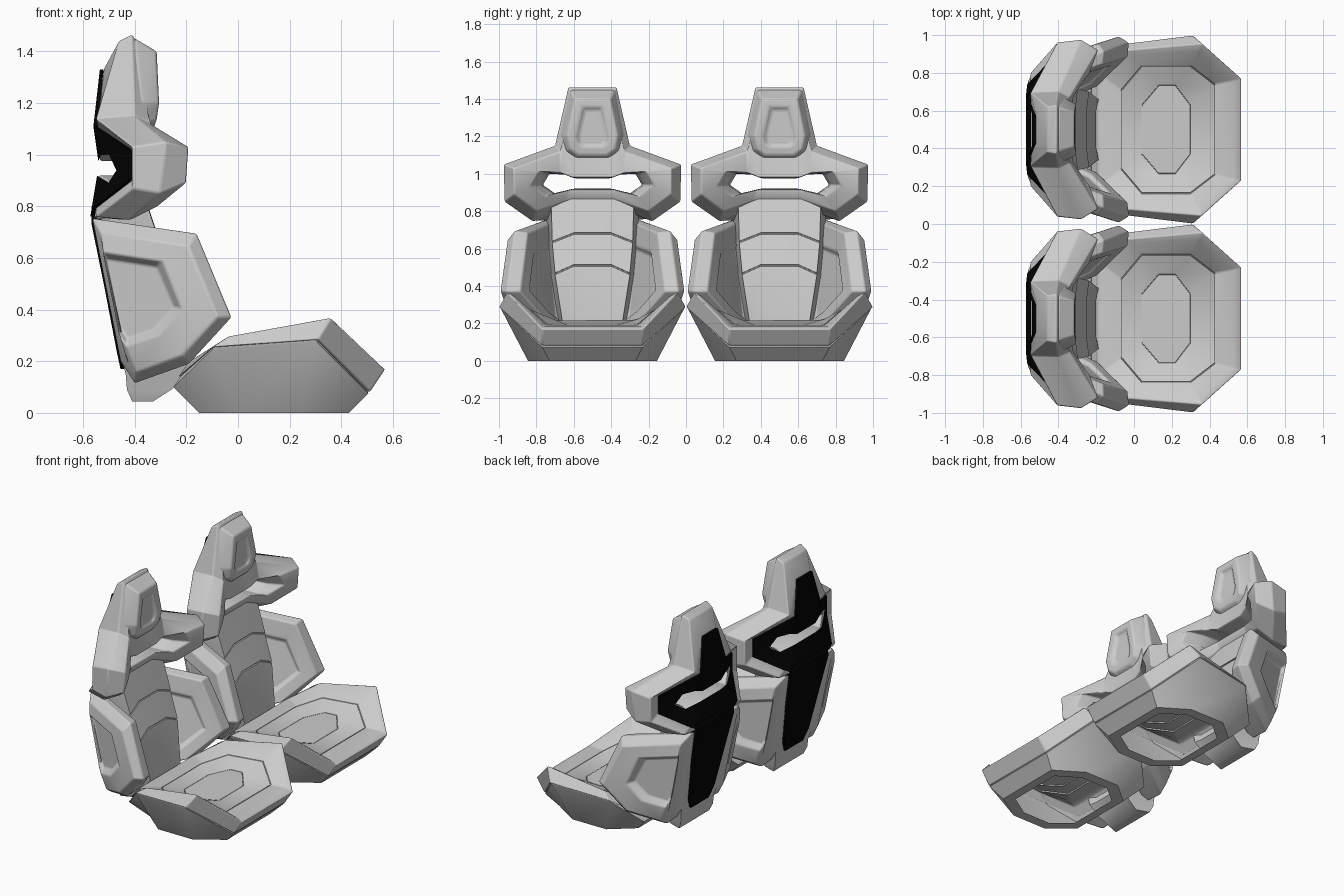
import bpy, bmesh, math

cube = bpy.data.objects.get("Cube")
if cube:
    bpy.data.objects.remove(cube, do_unlink=True)


def material(name, value):
    m = bpy.data.materials.new(name)
    m.use_nodes = True
    col = (value, value, value, 1)
    m.diffuse_color = col
    m.node_tree.nodes["Principled BSDF"].inputs["Base Color"].default_value = col
    return m


GREY = material("grey upholstery", 0.6)
BLACK = material("black back shell", 0.001)
SEATS = {"right": -0.5, "left": 0.5}


def mirrored(half):
    """Close a half ring of (x, y, z) points across y = 0."""
    return half + [(x, -y, z) for x, y, z in reversed(half)]


def shrink(ring, factor, dx=0, dy=0, dz=0):
    """Scale a ring about its middle and shift it."""
    n = len(ring)
    c = [sum(p[i] for p in ring) / n for i in range(3)]
    d = (dx, dy, dz)
    return [tuple(c[i] + (p[i] - c[i]) * factor + d[i] for i in range(3)) for p in ring]


def loft(name, rings, caps=(True, True), bevel=0.0, loop=False, mat=GREY):
    """Join rings of points with quads; place one copy on each seat."""
    bm = bmesh.new()
    vs = [[bm.verts.new(p) for p in r] for r in rings]
    n = len(rings[0])
    for k in range(len(rings) if loop else len(rings) - 1):
        a, b = vs[k], vs[(k + 1) % len(vs)]
        for i in range(n):
            j = (i + 1) % n
            bm.faces.new((a[i], a[j], b[j], b[i]))
    if not loop:
        for ring, cap in zip((vs[0], vs[-1]), caps):
            if cap:
                bm.faces.new(ring)
    bmesh.ops.recalc_face_normals(bm, faces=bm.faces)
    mesh = bpy.data.meshes.new(name)
    bm.to_mesh(mesh)
    bm.free()
    mesh.materials.append(mat)
    for side, y in SEATS.items():
        ob = bpy.data.objects.new(side + "_" + name, mesh)
        ob.location.y = y
        bpy.context.collection.objects.link(ob)
        if bevel:
            mod = ob.modifiers.new("soft edges", "BEVEL")
            mod.width = bevel
            mod.segments = 3
            mod.limit_method = "ANGLE"
            mod.angle_limit = math.radians(20)
        bpy.ops.object.select_all(action="DESELECT")
        ob.select_set(True)
        bpy.context.view_layer.objects.active = ob
        bpy.ops.object.shade_smooth_by_angle(angle=math.radians(35))


# Cushion: hole underneath, tapered sides, raised rim
floor_ring = mirrored([(.43, .23, 0), (.25, .345, 0), (0, .345, 0), (-.15, .22, 0)])
seam_ring = mirrored([(.51, .27, .08), (.31, .5, .285), (-.1, .45, .255), (-.23, .3, .14)])
outer_panel = mirrored([(.43, .24, .19), (.3, .34, .275), (.04, .34, .25), (-.07, .21, .21)])
inner_panel = mirrored([(.3, .13, .19), (.22, .235, .22), (.13, .235, .215), (.04, .13, .195)])
loft("cushion_base", [
    shrink(floor_ring, .8), floor_ring,
    mirrored([(.505, .27, .075), (.305, .488, .275), (-.1, .44, .245), (-.25, .3, .1)]),
    shrink(seam_ring, .98),
], caps=(False, False))
loft("cushion_rim", [
    shrink(seam_ring, .98), seam_ring,
    mirrored([(.57, .27, .17), (.36, .455, .37), (-.03, .42, .3), (-.19, .29, .2)]),
    mirrored([(.53, .26, .185), (.34, .415, .345), (-.02, .4, .285), (-.15, .27, .21)]),
    outer_panel,
], caps=(False, False), bevel=.015)


def groove(ring):
    """A narrow sunken seam just inside a ring."""
    return [ring, shrink(ring, .994, dz=-.008), shrink(ring, .986, dz=-.008), shrink(ring, .98)]


loft("cushion_top", groove(outer_panel) + groove(inner_panel), caps=(False, True))

# Back pad: curved column with two arched seams
pad_rows = [  # height, half width, front, back
    (.045, .13, -.34, -.41), (.09, .14, -.27, -.43), (.15, .145, -.2, -.435), (.25, .16, -.2, -.45),
    (.51, .2, -.25, -.5), (.68, .215, -.31, -.53), (.87, .22, -.37, -.53)]


def pad_ring(z, w, front, back):
    drop = .045 if z > .2 else 0
    return mirrored([(front, .1, z), (front + .012, w, z - drop),
                     (back, w + .03, z - drop), (back, .1, z - drop)])


pad = []
for z, w, front, back in pad_rows:
    if .5 < z < .8:
        for dz, sink in ((-.005, 0), (-.003, .007), (.003, .007), (.005, 0)):
            pad.append(pad_ring(z + dz, w, front - sink, back))
    else:
        pad.append(pad_ring(z, w, front, back))
loft("back_pad", pad)

# Side bolsters: bulging plates with a sunken panel on both faces
side_xz = [(-.565, .755), (-.16, .695), (-.025, .37), (-.19, .19), (-.4, .115), (-.455, .2)]
outer_y = [.28, .445, .49, .43, .3, .27]
inner_y = [.2, .35, .39, .23, .13, .14]
for label, s in (("near", -1), ("far", 1)):
    out = [(x, s * y, z) for (x, z), y in zip(side_xz, outer_y)]
    inn = [(x, s * y, z) for (x, z), y in zip(side_xz, inner_y)]
    loft(label + "_bolster", [
        shrink(out, .48, dx=-.08, dy=-s * .03, dz=.03),
        shrink(out, .57, dx=-.075, dy=s * .01, dz=.025),
        shrink(out, .84, dx=-.01, dy=s * .022), shrink(out, 1, dy=-s * .03), shrink(inn, .97),
        shrink(inn, .64), shrink(inn, .56, dy=s * .02)], bevel=.014)

# Shoulder frame: winged ring round an opening
hole = [(.09, .975), (.14, .995), (.23, 1), (.265, .94), (.2, .895), (.1, .92)]


def hole_ring(depths, grow=1.0):
    return mirrored([(x, y * grow, .95 + (z - .95) * grow) for x, (y, z) in zip(depths, hole)])


rear_hole = hole_ring((-.535, -.525, -.495, -.465, -.495, -.54), 1.05)
rear_inset = mirrored([(-.535, .075, 1.33), (-.56, .13, 1.11), (-.425, .385, 1.02),
                       (-.425, .385, .9), (-.565, .24, .79), (-.572, .18, .76)])
rear_rim = [(x + .015, y, z) for x, y, z in rear_inset]
loft("shoulder_frame", [
    mirrored([(-.46, .12, 1.44), (-.55, .195, 1.14), (-.41, .46, 1.03),
              (-.41, .46, .87), (-.55, .3, .76), (-.555, .2, .75)]),
    mirrored([(-.41, .13, 1.465), (-.4, .2, 1.15), (-.28, .475, 1.05),
              (-.3, .47, .85), (-.42, .32, .745), (-.42, .19, .8)]),
    mirrored([(-.395, .11, 1.44), (-.34, .17, 1.12), (-.19, .42, 1.03),
              (-.2, .42, .89), (-.31, .3, .8), (-.37, .13, .86)]),
    hole_ring((-.33, -.32, -.24, -.23, -.3, -.35), 1.25),
    hole_ring((-.39, -.38, -.34, -.33, -.37, -.39), 1.05),
    hole_ring((-.47, -.47, -.44, -.42, -.45, -.48)),
    rear_hole,
    rear_rim,
], bevel=.014, loop=True)

# Black plate behind the shoulders, then the rear shell of the lower back
loft("upper_back_shell", [
    [(x - .006, y * 1.04, z) for x, y, z in rear_hole], rear_inset, rear_rim,
], caps=(False, False), mat=BLACK)
loft("lower_back_shell", [
    mirrored([(x, w, z), (x + .04, w + .01, z)])
    for z, w, x in ((.17, .09, -.455), (.24, .13, -.47), (.5, .17, -.52), (.73, .2, -.567), (.8, .19, -.567))
], mat=BLACK)

# Headrest: tapered block with a sunken centre
loft("headrest", [
    mirrored([(-.45, .11, 1.44), (-.45, .17, 1.2), (-.45, .15, 1.12), (-.45, .09, 1.08)]),
    mirrored([(-.4, .12, 1.45), (-.37, .17, 1.2), (-.36, .15, 1.12), (-.36, .09, 1.075)]),
    mirrored([(-.315, .095, 1.4), (-.305, .135, 1.2), (-.315, .12, 1.13), (-.325, .075, 1.1)]),
    mirrored([(-.313, .055, 1.36), (-.308, .09, 1.2), (-.314, .08, 1.16), (-.32, .05, 1.145)]),
    mirrored([(-.33, .04, 1.34), (-.325, .075, 1.2), (-.33, .065, 1.17), (-.335, .045, 1.16)]),
], bevel=.012)
